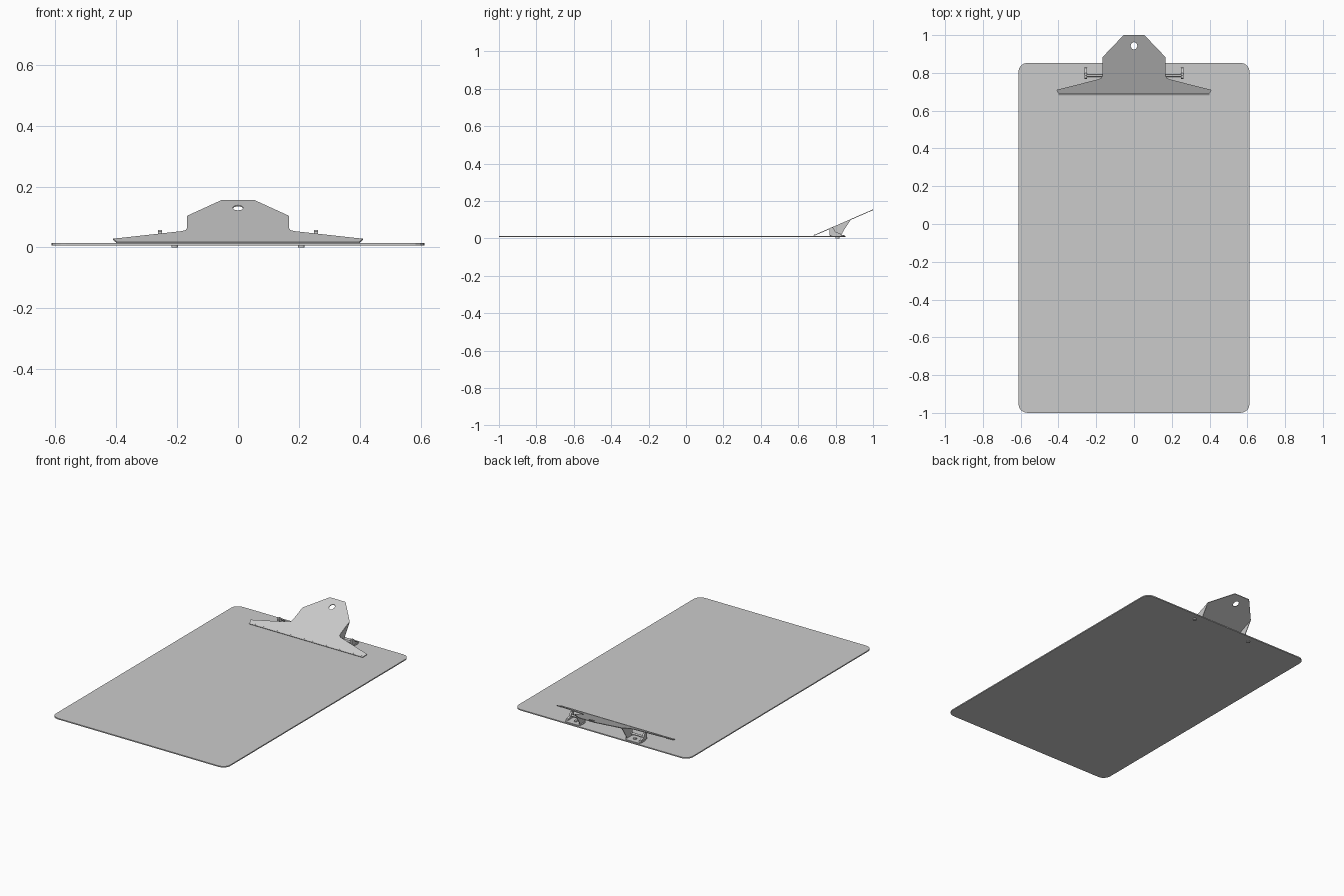
import bpy, bmesh, math
from mathutils import Matrix, Vector

if "Cube" in bpy.data.objects:
    bpy.data.objects.remove(bpy.data.objects["Cube"])


def prism(name, pts, thickness, place, hole=None):
    """Extrude a 2D outline (optionally with one hole); place maps (u, v, w) to world."""
    bm = bmesh.new()
    edges = []
    for loop in [pts] + ([hole] if hole else []):
        vs = [bm.verts.new((u, v, 0)) for u, v in loop]
        edges += [bm.edges.new((vs[i], vs[(i + 1) % len(vs)])) for i in range(len(vs))]
    bmesh.ops.triangle_fill(bm, edges=edges, use_beauty=True)
    geo = bmesh.ops.extrude_face_region(bm, geom=bm.faces[:])
    for v in [g for g in geo["geom"] if isinstance(g, bmesh.types.BMVert)]:
        v.co.z = thickness
    for v in bm.verts:
        v.co = Vector(place(*v.co))
    bmesh.ops.recalc_face_normals(bm, faces=bm.faces[:])
    bmesh.ops.dissolve_limit(bm, angle_limit=0.01, verts=bm.verts[:], edges=bm.edges[:])
    me = bpy.data.meshes.new(name)
    bm.to_mesh(me)
    bm.free()
    ob = bpy.data.objects.new(name, me)
    bpy.context.collection.objects.link(ob)
    return ob


def rounded(x0, y0, x1, y1, r, n=4):
    pts = []
    for k, (cx, cy) in enumerate([(x1 - r, y1 - r), (x0 + r, y1 - r), (x0 + r, y0 + r), (x1 - r, y0 + r)]):
        for i in range(n + 1):
            a = math.pi / 2 * (k + i / n)
            pts.append((cx + r * math.cos(a), cy + r * math.sin(a)))
    return pts


def cylinder(name, r, depth, loc, axis='Z', sides=12):
    bpy.ops.mesh.primitive_cylinder_add(vertices=sides, radius=r, depth=depth, location=loc,
                                        rotation=(0, math.pi / 2 if axis == 'X' else 0, 0))
    ob = bpy.context.object
    ob.name = name
    return ob


def flat(z):
    return lambda u, v, w: (u, v, z + w)


# Backing board
prism("board", rounded(-0.612, -1, 0.612, 0.853, 0.048), 0.007, flat(0.007))

# Tilted clip plate with hanging hole
def slope(y):
    return 0.02 + (y - 0.69) * 0.436

half = [(0.40, 0.69), (0.41, 0.71), (0.185, 0.767), (0.172, 0.775), (0.167, 0.79),
        (0.165, 0.885), (0.055, 1.0)]
outline = half + [(-x, y) for x, y in reversed(half)]
hole = [(0.018 * math.cos(i * math.pi / 4), 0.943 + 0.02 * math.sin(i * math.pi / 4)) for i in range(8)]
prism("clip_plate", outline, -0.004, lambda u, v, w: (u, v, slope(v) + w), hole)

# Folded gripping lip along the front edge
prism("clip_lip", [(0.688, 0.021), (0.680, 0.018), (0.682, 0.0145), (0.694, 0.018)], 0.80,
      lambda u, v, w: (w - 0.40, u, v))

for side, s in (("right", 1), ("left", -1)):
    # Bent side flange of the clip
    prism(side + "_clip_flange",
          [(0.775, 0.055), (0.883, 0.103), (0.838, 0.034), (0.832, 0.018), (0.782, 0.018), (0.772, 0.03)],
          0.004, lambda u, v, w: (s * (0.163 + w), u, v))
    # Riveted hinge base
    prism(side + "_hinge_base", rounded(0.155, 0.77, 0.268, 0.847, 0.025), 0.004,
          lambda u, v, w: (s * u, v, 0.014 + w))
    # Upright hinge lugs
    prism(side + "_hinge_lug",
          [(0.768, 0.016), (0.768, 0.052), (0.773, 0.057), (0.785, 0.057), (0.792, 0.05),
           (0.80, 0.034), (0.825, 0.026), (0.83, 0.016)],
          0.012, lambda u, v, w: (s * (0.25 + w), u, v))
    # Hinge pin
    cylinder(side + "_hinge_pin", 0.006, 0.10, (s * 0.21, 0.785, 0.034), 'X')
    # Rivet through the board with a head on both faces
    cylinder(side + "_rivet_head_bottom", 0.011, 0.008, (s * 0.208, 0.81, 0.004))
    cylinder(side + "_rivet_head_top", 0.011, 0.006, (s * 0.208, 0.81, 0.02))
